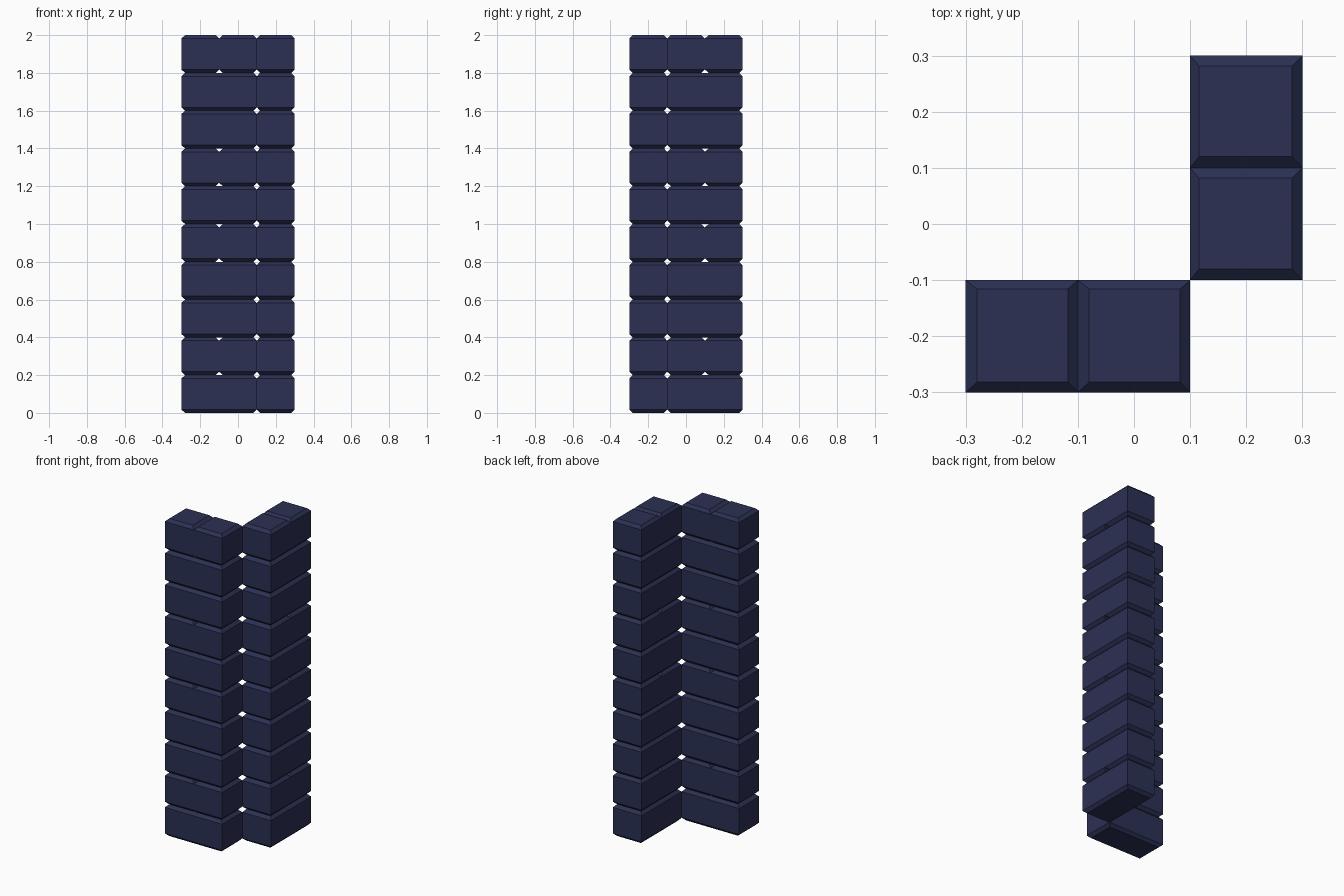
import bpy, bmesh
from mathutils import Matrix
from math import radians

if "Cube" in bpy.data.objects:
    bpy.data.objects.remove(bpy.data.objects["Cube"])

H = 0.2                      # course height
BEV = 0.018                  # vertical size of the chamfer
SPLIT = {1, 4, 6, 9}         # courses made of two short stones

mat = bpy.data.materials.new("dark_blue_brick")
mat.diffuse_color = (0.024, 0.03, 0.087, 1)
mat.use_nodes = True
mat.node_tree.nodes["Principled BSDF"].inputs["Base Color"].default_value = mat.diffuse_color


def stone(bm, x0, x1, z, open_left=False, open_right=False):
    """Brick chamfered along its top and bottom rims only."""
    y0, y1 = -0.3, -0.1

    def ring(zz, inset):
        l, r, f, b = (0.02, 0.018, 0.018, 0.016) if inset else (0, 0, 0, 0)
        return [bm.verts.new(p) for p in ((x0 + l, y0 + f, zz), (x1 - r, y0 + f, zz),
                                          (x1 - r, y1 - b, zz), (x0 + l, y1 - b, zz))]

    rings = [ring(z, True), ring(z + BEV, False),
             ring(z + H - BEV, False), ring(z + H, True)]
    for k in range(3):
        for i in range(4):
            # leave the hidden joint between paired stones open
            if k == 1 and ((i == 1 and open_right) or (i == 3 and open_left)):
                continue
            j = (i + 1) % 4
            bm.faces.new((rings[k][i], rings[k][j], rings[k + 1][j], rings[k + 1][i]))
    bm.faces.new(rings[0][::-1])
    bm.faces.new(rings[3])


def course(name, n, placement):
    bm = bmesh.new()
    if n in SPLIT:
        stone(bm, -0.3, -0.1, n * H, open_right=True)
        stone(bm, -0.1, 0.1, n * H, open_left=True)
        bmesh.ops.remove_doubles(bm, verts=bm.verts, dist=1e-5)
    else:
        stone(bm, -0.3, 0.1, n * H)
    bm.transform(placement)
    me = bpy.data.meshes.new(name)
    bm.to_mesh(me)
    bm.free()
    me.materials.append(mat)
    bpy.context.collection.objects.link(bpy.data.objects.new(name, me))


# Two stacked wings that meet along one vertical corner
side = Matrix.Translation((0, 0.2, 0)) @ Matrix.Rotation(radians(90), 4, 'Z')
for n in range(10):
    course(f"front_wing_course_{n + 1}", n, Matrix.Identity(4))
    course(f"side_wing_course_{n + 1}", n, side)
